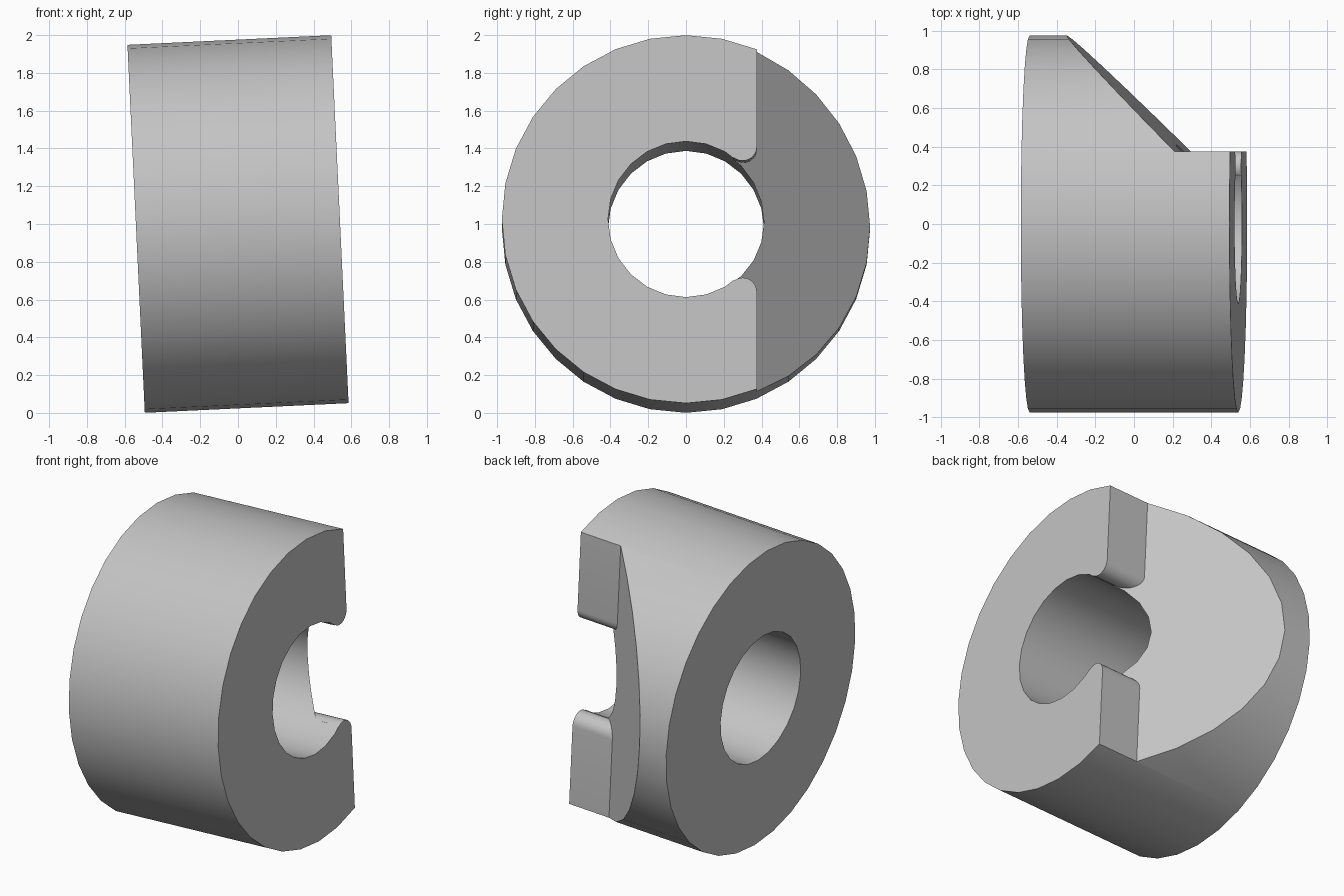
import bpy, bmesh
from math import sin, cos, atan2, pi, radians
from mathutils import Matrix, Vector

if "Cube" in bpy.data.objects:
    bpy.data.objects.remove(bpy.data.objects["Cube"])

OUTER, BORE, HALF = 0.975, 0.413, 0.54     # collar radii and half length
STEP_Y, FILLET = 0.375, 0.075              # notch wall and its rounded corner
SLOPE_SUM = 0.627                          # 45 degree face: x + y = SLOPE_SUM


def new_object(name, bm):
    bmesh.ops.recalc_face_normals(bm, faces=bm.faces)
    mesh = bpy.data.meshes.new(name)
    bm.to_mesh(mesh)
    bm.free()
    obj = bpy.data.objects.new(name, mesh)
    bpy.context.collection.objects.link(obj)
    return obj


def cylinder(name, radius, length, sides):
    bm = bmesh.new()
    bmesh.ops.create_cone(bm, cap_ends=True, segments=sides, radius1=radius,
                          radius2=radius, depth=length,
                          matrix=Matrix.Rotation(pi / 2, 4, 'Y'))
    return new_object(name, bm)


def notch_cutter():
    # Corner arc touches both the bore and the notch wall
    cy = STEP_Y - FILLET
    cz = ((BORE + FILLET) ** 2 - cy ** 2) ** 0.5
    start = atan2(-cz, -cy)
    arc = [(cy + FILLET * cos(start * (1 - i / 10)),
            cz + FILLET * sin(start * (1 - i / 10))) for i in range(11)]
    half = [(0.2, 0.3)] + arc + [(STEP_Y, 1.5), (2, 1.5)]
    outline = half + [(y, -z) for y, z in reversed(half)]
    bm = bmesh.new()
    face = bm.faces.new([bm.verts.new((-2, y, z)) for y, z in outline])
    ext = bmesh.ops.extrude_face_region(bm, geom=[face])
    bmesh.ops.translate(bm, vec=(4, 0, 0),
                        verts=[v for v in ext["geom"] if isinstance(v, bmesh.types.BMVert)])
    # Trim the cutter to the slanted floor of the notch
    cut = bmesh.ops.bisect_plane(bm, geom=bm.verts[:] + bm.edges[:] + bm.faces[:],
                                 plane_co=(SLOPE_SUM, 0, 0),
                                 plane_no=Vector((1, 1, 0)).normalized(),
                                 clear_inner=True)
    rim = [e for e in cut["geom_cut"] if isinstance(e, bmesh.types.BMEdge)]
    bmesh.ops.contextual_create(bm, geom=rim)
    return new_object("notch_cutter", bm)


# Collar body with bore and notch
collar = cylinder("notched_collar", OUTER, 2 * HALF, 32)
bpy.context.view_layer.objects.active = collar
for cutter in (cylinder("bore_cutter", BORE, 4, 24), notch_cutter()):
    cutter.hide_render = True
    mod = collar.modifiers.new(cutter.name, 'BOOLEAN')
    mod.operation, mod.solver, mod.object = 'DIFFERENCE', 'EXACT', cutter
    bpy.ops.object.modifier_apply(modifier=mod.name)
    bpy.data.objects.remove(cutter)

# Slight tilt, resting on the ground
collar.data.transform(Matrix.Translation((0, 0, 1)) @ Matrix.Rotation(radians(-2.7), 4, 'Y'))

# Plain grey finish
grey = bpy.data.materials.new("plain_grey")
grey.use_nodes = True
colour = (0.55, 0.55, 0.55, 1)
grey.diffuse_color = colour
grey.node_tree.nodes["Principled BSDF"].inputs["Base Color"].default_value = colour
collar.data.materials.clear()
collar.data.materials.append(grey)

bpy.ops.object.select_all(action='DESELECT')
collar.select_set(True)
bpy.ops.object.shade_smooth_by_angle(angle=radians(30))
